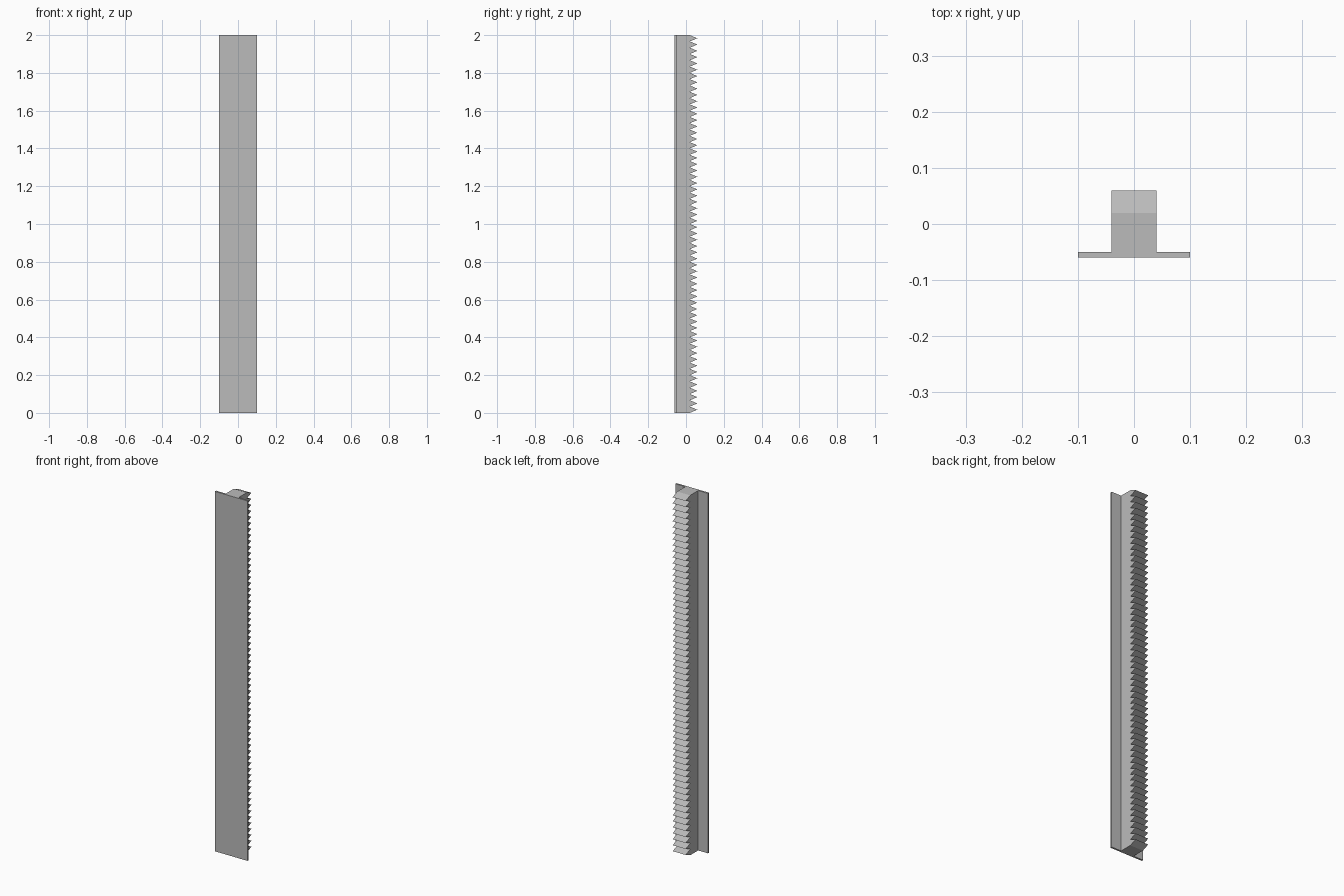
import bpy
import bmesh

cube = bpy.data.objects.get("Cube")
if cube:
    bpy.data.objects.remove(cube, do_unlink=True)

LENGTH = 2.0
FRONT, PLATE_BACK = -0.06, -0.05
ROOT, TIP = 0.02, 0.06
TEETH = 60
PITCH = LENGTH / TEETH

grey = bpy.data.materials.new("plain grey")
grey.use_nodes = True
color = (0.5, 0.5, 0.5, 1.0)
grey.diffuse_color = color
grey.node_tree.nodes["Principled BSDF"].inputs["Base Color"].default_value = color


def extrude_side_profile(name, profile, width):
    """Extrude a (y, z) outline along x, centred on x = 0."""
    bm = bmesh.new()
    face = bm.faces.new([bm.verts.new((-width / 2, y, z)) for y, z in profile])
    result = bmesh.ops.extrude_face_region(bm, geom=[face])
    moved = [v for v in result["geom"] if isinstance(v, bmesh.types.BMVert)]
    bmesh.ops.translate(bm, verts=moved, vec=(width, 0, 0))
    bmesh.ops.recalc_face_normals(bm, faces=bm.faces)
    mesh = bpy.data.meshes.new(name)
    bm.to_mesh(mesh)
    bm.free()
    mesh.materials.append(grey)
    obj = bpy.data.objects.new(name, mesh)
    bpy.context.collection.objects.link(obj)
    return obj


# Thin mounting plate along the front
extrude_side_profile("mounting_plate", [
    (FRONT, 0), (PLATE_BACK, 0), (PLATE_BACK, LENGTH), (FRONT, LENGTH)], 0.2)

# Toothed bar standing on the back of the plate
outline = [(PLATE_BACK, LENGTH), (PLATE_BACK, 0), (ROOT, 0)]
for i in range(TEETH):
    outline += [(TIP, (i + 0.5) * PITCH), (ROOT, (i + 1) * PITCH)]
extrude_side_profile("toothed_bar", outline, 0.08)
